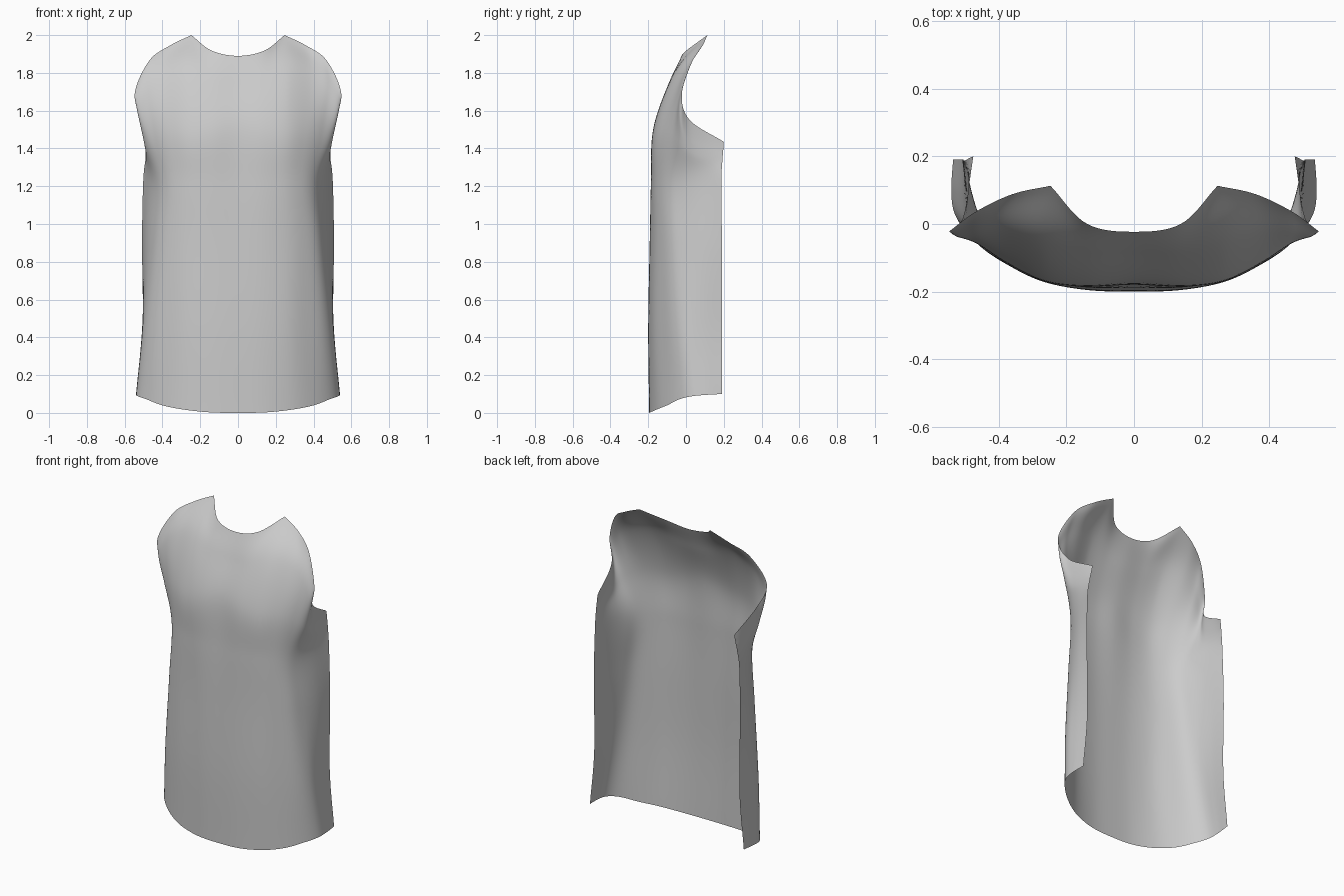
import bpy
from mathutils import Vector

if "Cube" in bpy.data.objects:
    bpy.data.objects.remove(bpy.data.objects["Cube"])


def spline(pts, n, mirrored=False):
    """Smooth curve through pts, n samples per span; may start on the mirror plane."""
    p = [Vector(q) for q in pts]
    start = Vector((-p[1].x, p[1].y, p[1].z)) if mirrored else 2 * p[0] - p[1]
    p = [start] + p + [2 * p[-1] - p[-2]]
    out = []
    for i in range(1, len(p) - 2):
        a, b, c, d = p[i - 1:i + 3]
        for k in range(n):
            t = k / n
            out.append(0.5 * (2 * b + (c - a) * t + (2 * a - 5 * b + 4 * c - d) * t * t
                              + (3 * b - a - 3 * c + d) * t ** 3))
    return out + [p[-2]]


def level(z, xy):
    return [(x, y, z) for x, y in xy]


# Half cross-sections of the cloth, centre front to side seam
hem = [(0, -.195, 0), (.15, -.188, .003), (.29, -.155, .018), (.4, -.1, .04),
       (.485, -.035, .072), (.53, .03, .088), (.54, .1, .095), (.535, .19, .1)]
hip = level(.45, [(0, -.2), (.14, -.195), (.27, -.17), (.375, -.12),
                  (.455, -.065), (.497, 0), (.507, .08), (.505, .19)])
waist = level(.9, [(0, -.192), (.14, -.189), (.26, -.168), (.35, -.13),
                   (.42, -.08), (.46, -.01), (.49, .08), (.508, .19)])
ribs = level(1.22, [(0, -.183), (.14, -.185), (.25, -.17), (.335, -.135),
                    (.395, -.09), (.435, -.03), (.47, .06), (.502, .187)])
chest = [(0, -.165, 1.52), (.14, -.174, 1.5), (.26, -.16, 1.5), (.36, -.118, 1.5),
         (.44, -.073, 1.48), (.488, -.03, 1.43), (.488, .05, 1.37), (.49, .193, 1.34)]
yoke = [(0, -.085, 1.75), (.14, -.085, 1.76), (.265, -.05, 1.81), (.385, -.025, 1.78),
        (.475, -.03, 1.71), (.525, -.035, 1.58), (.497, .03, 1.47), (.482, .197, 1.39)]
# Top border: neckline, then shoulder seam and armhole
neckline = [(0, -.023, 1.89), (.14, .001, 1.918), (.247, .113, 2.0)]
shoulder = [(.247, .113, 2.0), (.36, .088, 1.945), (.47, .035, 1.865),
            (.547, -.022, 1.69), (.505, .02, 1.55), (.475, .2, 1.435)]

N, M = 8, 10
rows = [spline(r, N, True) for r in (hem, hip, waist, ribs, chest, yoke)]
rows.append(spline(neckline, N, True)[:-1] + spline(shoulder, N))

# Loft the sections into one open sheet
columns = [spline(c, M) for c in zip(*rows)]
h = len(columns[0])
verts = [v for c in columns for v in c]
faces = [(i * h + j, (i + 1) * h + j, (i + 1) * h + j + 1, i * h + j + 1)
         for i in range(len(columns) - 1) for j in range(h - 1)]
mesh = bpy.data.meshes.new("shirt_front_panel")
mesh.from_pydata(verts, [], faces)
panel = bpy.data.objects.new("shirt_front_panel", mesh)
bpy.context.collection.objects.link(panel)
mesh.shade_smooth()

# Other half
mirror = panel.modifiers.new("mirror", 'MIRROR')
mirror.use_clip = True
